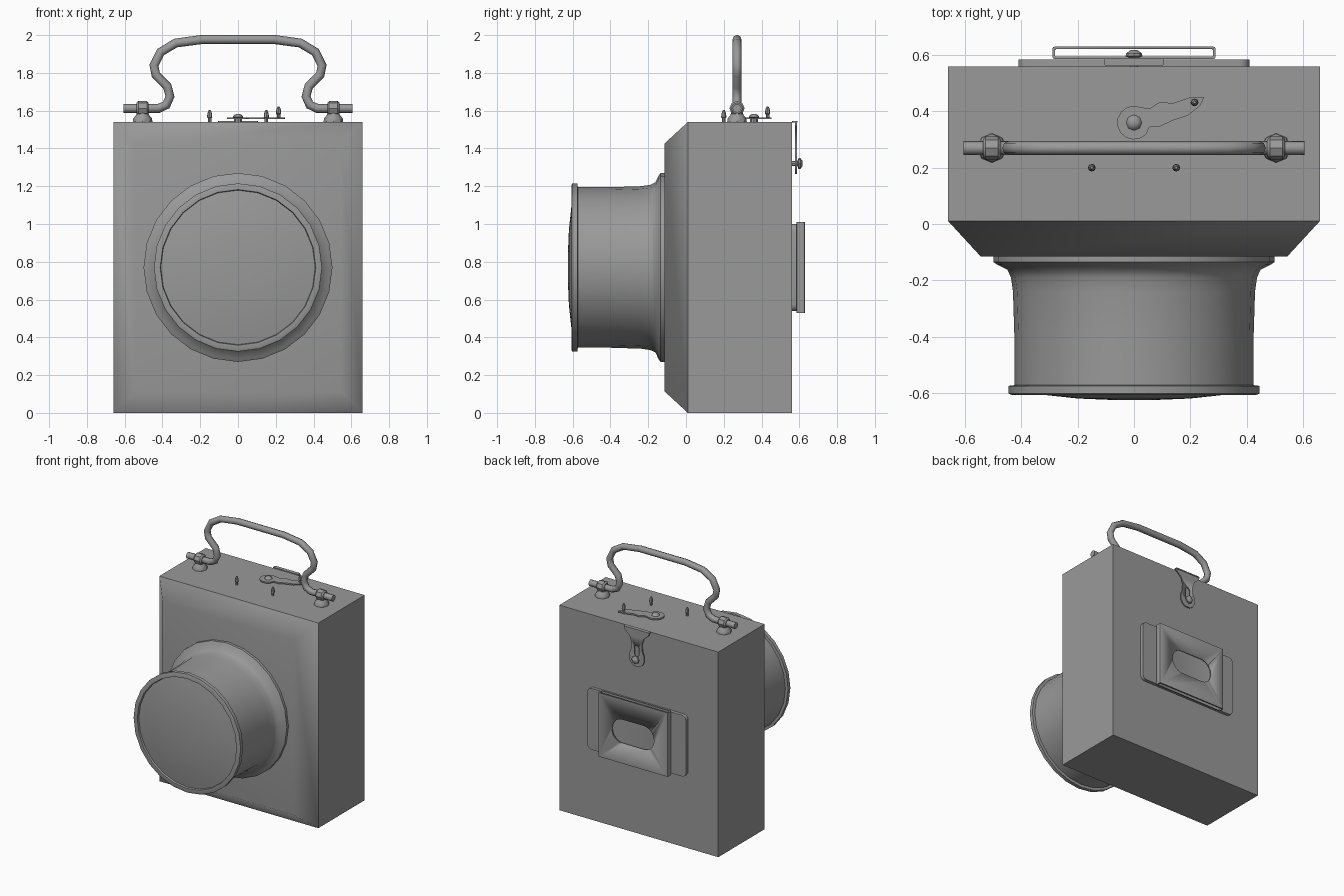
import bpy, bmesh, math
from mathutils import Matrix, Vector

cube = bpy.data.objects.get("Cube")
if cube:
    bpy.data.objects.remove(cube)

# Single painted metal colour
metal = bpy.data.materials.new("grey metal")
metal.use_nodes = True
GREY = (0.32, 0.32, 0.32, 1)
metal.diffuse_color = GREY
metal.node_tree.nodes["Principled BSDF"].inputs["Base Color"].default_value = GREY

TOP, LENS_Z, HANDLE_Y, BACK = 1.54, 0.77, 0.27, 0.56
FACE_BACK = Matrix.Rotation(math.pi / 2, 4, 'X')    # profile x, y -> x, z
FACE_FRONT = Matrix.Rotation(math.pi / 2, 4, 'X')   # lathe axis -> -y
ALONG_X = Matrix.Rotation(math.pi / 2, 4, 'Y')      # lathe axis -> x


def finish(name, bm, smooth=None):
    bmesh.ops.recalc_face_normals(bm, faces=bm.faces[:])
    me = bpy.data.meshes.new(name)
    bm.to_mesh(me)
    bm.free()
    me.materials.append(metal)
    ob = bpy.data.objects.new(name, me)
    bpy.context.collection.objects.link(ob)
    if smooth:
        select(ob)
        bpy.ops.object.shade_smooth_by_angle(angle=math.radians(smooth))
    return ob


def select(ob):
    bpy.ops.object.select_all(action='DESELECT')
    ob.select_set(True)
    bpy.context.view_layer.objects.active = ob


def lathe(name, profile, loc, rot=Matrix(), sides=8, smooth=40):
    """Spin (radius, height) points about z; open ends are capped."""
    bm = bmesh.new()
    rings = [[bm.verts.new((r * math.cos(a), r * math.sin(a), h))
              for a in (math.tau * i / sides for i in range(sides))] for r, h in profile]
    for low, high in zip(rings, rings[1:]):
        for i in range(sides):
            j = (i + 1) % sides
            bm.faces.new((low[i], low[j], high[j], high[i]))
    bm.faces.new(rings[0])
    bm.faces.new(rings[-1])
    bm.transform(Matrix.Translation(loc) @ rot)
    return finish(name, bm, smooth)


def prism(name, outline, depth, loc, rot=Matrix(), smooth=30):
    """Extrude a flat outline along its local z."""
    bm = bmesh.new()
    face = bm.faces.new([bm.verts.new((x, y, 0)) for x, y in outline])
    new = bmesh.ops.extrude_face_region(bm, geom=[face])["geom"]
    bmesh.ops.translate(bm, vec=(0, 0, depth),
                        verts=[v for v in new if isinstance(v, bmesh.types.BMVert)])
    bm.transform(Matrix.Translation(loc) @ rot)
    return finish(name, bm, smooth)


def rounded(w, h, r, steps=4):
    """Outline of a rounded rectangle with half sizes w, h."""
    pts = []
    for q, (sx, sy) in enumerate(((1, 1), (-1, 1), (-1, -1), (1, -1))):
        for i in range(steps + 1):
            a = math.pi / 2 * (q + i / steps)
            pts.append((sx * (w - r) + r * math.cos(a), sy * (h - r) + r * math.sin(a)))
    return pts


def cut(target, cutter):
    mod = target.modifiers.new("cut", 'BOOLEAN')
    mod.operation, mod.solver, mod.object = 'DIFFERENCE', 'EXACT', cutter
    select(target)
    bpy.ops.object.modifier_apply(modifier="cut")
    bpy.data.objects.remove(cutter)


# Case with a chamfered front that shades softly
bm = bmesh.new()
loops = []
for y, inset in ((BACK, 0), (0.01, 0), (-0.115, 0.115)):
    w, lo, hi = 0.66 - inset, inset, TOP - inset
    loops.append([bm.verts.new((x, y, z)) for x, z in ((-w, lo), (w, lo), (w, hi), (-w, hi))])
for a, b in zip(loops, loops[1:]):
    for i in range(4):
        j = (i + 1) % 4
        bm.faces.new((a[i], a[j], b[j], b[i]))
bm.faces.new(loops[0])
bm.faces.new(loops[-1])
for f in bm.faces:
    f.smooth = f.calc_center_median().y < 0
for e in bm.edges:
    e.smooth = all(f.smooth for f in e.link_faces)
case = finish("case", bm)
weight = case.modifiers.new("soft front", 'WEIGHTED_NORMAL')
weight.keep_sharp = True

# Lens tube with flared foot, rim and shallow domed lens
lathe("lens_tube", [(0.5, 0.1), (0.5, 0.135), (0.485, 0.145), (0.45, 0.162), (0.437, 0.19),
                    (0.43, 0.24), (0.425, 0.4), (0.425, 0.575)],
      (0, 0, LENS_Z), FACE_FRONT, 24)
lathe("lens_rim", [(0.42, 0.572), (0.445, 0.575), (0.445, 0.603), (0.435, 0.607),
                   (0.412, 0.607), (0.408, 0.59)],
      (0, 0, LENS_Z), FACE_FRONT, 24, 30)
lathe("lens", [(0.412, 0.58), (0.41, 0.593), (0.33, 0.606), (0.2, 0.62), (0.08, 0.625)],
      (0, 0, LENS_Z), FACE_FRONT, 24)

# Carrying handle swept along a mirrored path
half = [(-0.605, 1.612), (-0.42, 1.612), (-0.38, 1.63), (-0.36, 1.675), (-0.375, 1.73),
        (-0.435, 1.79), (-0.445, 1.84), (-0.41, 1.91), (-0.33, 1.958), (-0.19, 1.977)]
path = half + [(-x, z) for x, z in reversed(half)]
curve = bpy.data.curves.new("handle", 'CURVE')
curve.dimensions = '3D'
curve.bevel_depth, curve.bevel_resolution, curve.use_fill_caps = 0.024, 2, True
spline = curve.splines.new('POLY')
spline.points.add(len(path) - 1)
for p, (x, z) in zip(spline.points, path):
    p.co = (x, HANDLE_Y, z, 1)
curve.materials.append(metal)
handle = bpy.data.objects.new("handle", curve)
bpy.context.collection.objects.link(handle)
select(handle)
bpy.ops.object.convert(target='MESH')
bpy.ops.object.shade_smooth_by_angle(angle=math.radians(50))

# Handle mounts and small top pins, one per side
PIN = [(0.009, 0), (0.009, 0.02), (0.014, 0.024), (0.012, 0.045), (0.005, 0.063)]
for side, s in (("left", 1), ("right", -1)):
    lathe(side + "_mount", [(0.052, 0), (0.05, 0.018), (0.036, 0.035), (0.028, 0.055)],
          (s * 0.505, HANDLE_Y, TOP))
    lathe(side + "_collar", [(0.03, -0.032), (0.04, -0.022), (0.04, 0.022), (0.03, 0.032)],
          (s * 0.505, HANDLE_Y, 1.612), ALONG_X)
    lathe(side + "_pin", PIN, (s * 0.15, 0.2, TOP))

# Swivelling lever on top, with pivot and finger pin
disc = [(0.06 * math.cos(a), 0.36 + 0.06 * math.sin(a))
        for a in (math.radians(65 + 25 * i) for i in range(11))]
arm = [(0.055, 0.345), (0.09, 0.345), (0.135, 0.367), (0.19, 0.385), (0.235, 0.42),
       (0.25, 0.452), (0.2, 0.45), (0.14, 0.43), (0.09, 0.432), (0.055, 0.41)]
prism("lever", disc + arm, 0.01, (0, 0, 1.555))
lathe("lever_pivot", [(0.02, 0), (0.02, 0.022), (0.028, 0.026), (0.022, 0.036), (0.01, 0.042)],
      (0, 0.36, TOP))
lathe("lever_pin", PIN, (0.215, 0.432, 1.56))

# Hasp folded over the top rear edge
prism("hasp_fold", rounded(0.105, 0.014, 0.006), 0.008, (0, 0.576, TOP - 0.003))
edge = [(0.105, 1.545), (0.1, 1.52), (0.06, 1.485), (0.044, 1.44), (0.046, 1.39),
        (0.062, 1.35), (0.062, 1.31), (0.045, 1.28), (0.02, 1.265)]
hasp = prism("hasp", edge + [(-x, z) for x, z in reversed(edge)], 0.009,
             (0, 0.587, 0), FACE_BACK)
cut(hasp, prism("slot_cutter", rounded(0.02, 0.042, 0.019), 0.1, (0, 0.62, 1.38), FACE_BACK))
lathe("hasp_knob", [(0.014, 0), (0.014, 0.03), (0.03, 0.036), (0.028, 0.046), (0.012, 0.058)],
      (0, BACK, 1.32), Matrix.Rotation(-math.pi / 2, 4, 'X'))

# Rear holder: backing plate and open sleeve with an oblong window
prism("holder_plate", rounded(0.41, 0.23, 0.035), 0.03, (0, 0.585, LENS_Z), FACE_BACK)
sleeve = prism("holder_sleeve", rounded(0.29, 0.022, 0.008, 2), 0.48, (0, 0.608, 0.53))
cut(sleeve, prism("sleeve_cutter", rounded(0.281, 0.013, 0.005, 2), 0.6, (0, 0.608, 0.47)))
cut(sleeve, prism("window_cutter", rounded(0.175, 0.09, 0.088, 6), 0.04,
                  (0, 0.65, LENS_Z), FACE_BACK))
